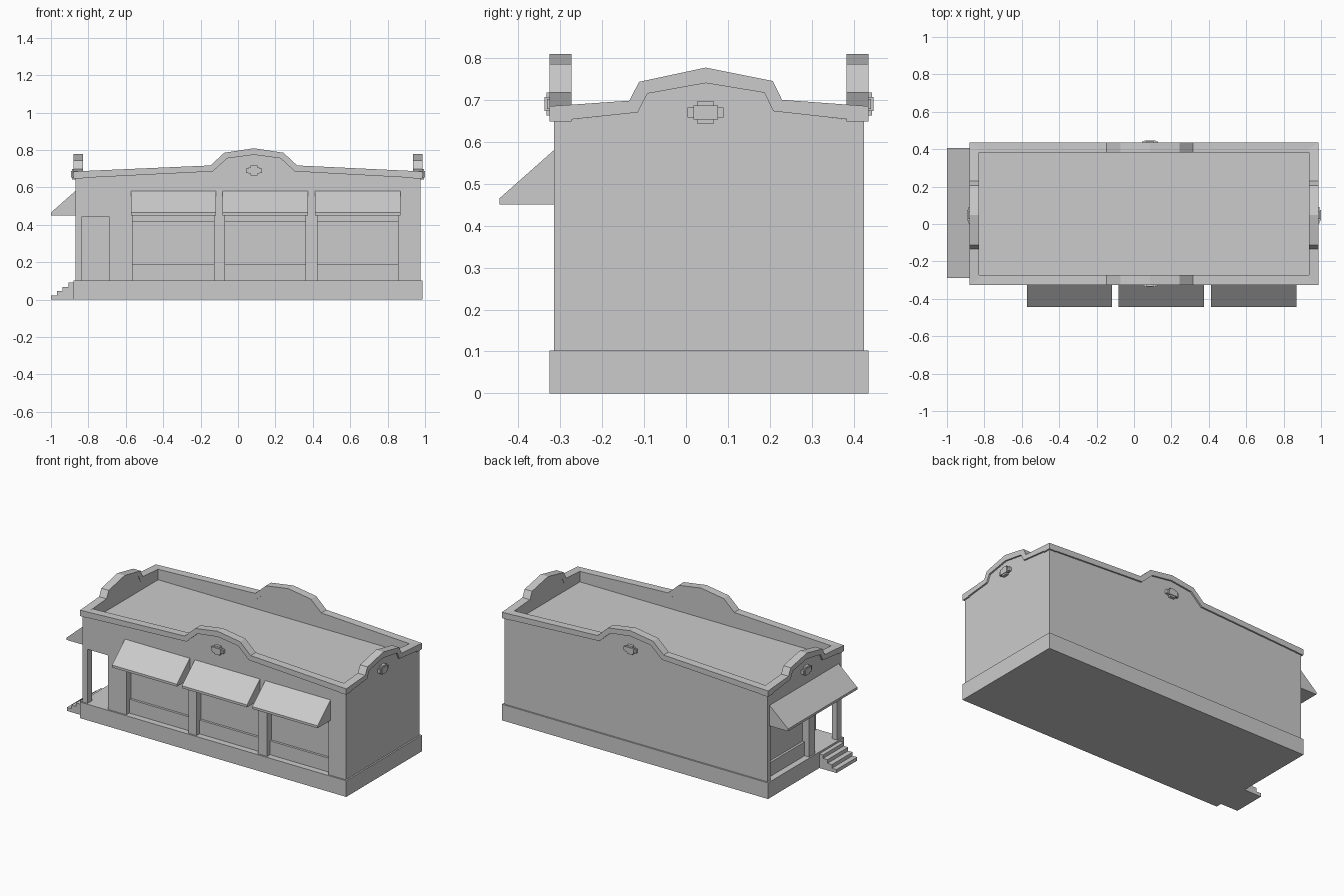
import bpy, bmesh

if "Cube" in bpy.data.objects:
    bpy.data.objects.remove(bpy.data.objects["Cube"])


def box(name, x0, x1, y0, y1, z0, z1):
    return prism(name, [(x0, z0), (x1, z0), (x1, z1), (x0, z1)], y0, y1, 'Y')


def prism(name, pts, a, b, axis):
    """Extrude a (horizontal, z) profile along X or Y from a to b."""
    bm = bmesh.new()
    def place(p, d):
        return (p[0], d, p[1]) if axis == 'Y' else (d, p[0], p[1])
    lo = [bm.verts.new(place(p, a)) for p in pts]
    hi = [bm.verts.new(place(p, b)) for p in pts]
    bm.faces.new(lo)
    bm.faces.new(hi[::-1])
    n = len(pts)
    for i in range(n):
        j = (i + 1) % n
        bm.faces.new((lo[i], hi[i], hi[j], lo[j]))
    bmesh.ops.recalc_face_normals(bm, faces=bm.faces)
    me = bpy.data.meshes.new(name)
    bm.to_mesh(me)
    bm.free()
    ob = bpy.data.objects.new(name, me)
    bpy.context.collection.objects.link(ob)
    return ob


def cut(target, *dims):
    cutter = box("cutter", *dims)
    cutter.hide_render = True
    m = target.modifiers.new("cut", 'BOOLEAN')
    m.operation, m.solver, m.object = 'DIFFERENCE', 'EXACT', cutter
    bpy.context.view_layer.objects.active = target
    bpy.ops.object.modifier_apply(modifier=m.name)
    bpy.data.objects.remove(cutter)


# Wall planes
L, R, F, B = -0.87, 0.977, -0.315, 0.425
E = 0.01  # overhang of plinth and coping
ROOF = 0.62

# Plinth and main block
box("plinth", L - E, R + E, F - E, B + E, 0, 0.102)
body = box("walls", L, R, F, B, 0.09, ROOF)

# Corner porch, open to front and left
cut(body, -0.835, -0.69, -0.5, -0.05, 0.05, 0.445)
cut(body, -1.1, -0.69, -0.27, -0.05, 0.05, 0.445)

# Front shop windows with stall panel, header and awning
windows = [(-0.563, -0.128), (-0.07, 0.362), (0.425, 0.855)]
awnings = [(-0.573, -0.117), (-0.082, 0.375), (0.412, 0.87)]
for (x0, x1), (a0, a1) in zip(windows, awnings):
    cut(body, x0, x1, -0.5, F + 0.045, 0.05, 0.47)
    box("window_stall_panel", x0, x1, F + 0.03, F + 0.06, 0.09, 0.19)
    box("window_header", x0, x1, F + 0.03, F + 0.06, 0.415, 0.48)
    prism("front_awning", [(F + 0.005, 0.58), (F, 0.58), (-0.445, 0.465),
                           (-0.445, 0.45), (F + 0.005, 0.45)], a0, a1, 'X')

# Left window and awning
cut(body, -1.1, L + 0.045, 0.01, 0.395, 0.05, 0.47)
box("side_stall_panel", L + 0.03, L + 0.06, 0.01, 0.395, 0.09, 0.19)
box("side_header", L + 0.03, L + 0.06, 0.01, 0.395, 0.415, 0.48)
prism("side_awning", [(L + 0.005, 0.58), (L, 0.58), (-1.0, 0.465),
                      (-1.0, 0.45), (L + 0.005, 0.45)], -0.288, 0.405, 'Y')

# Steps up to the porch
prism("porch_steps", [(-0.875, 0), (-1.0, 0), (-1.0, 0.022), (-0.968, 0.022),
                      (-0.968, 0.045), (-0.937, 0.045), (-0.937, 0.068),
                      (-0.906, 0.068), (-0.906, 0.09), (-0.875, 0.09)],
      -0.287, -0.08, 'Y')

# Parapet outlines: upper and lower edge of the coping
long_up = [(L - E, .685), (-.147, .717), (-.073, .785), (.085, .809),
           (.243, .785), (.316, .717), (R + E, .685)]
long_lo = [(L - E, .648), (-.135, .685), (-.058, .755), (.085, .774),
           (.228, .755), (.304, .685), (R + E, .648)]
short_up = [(F - E, .685), (-.135, .698), (-.112, .743), (.047, .777),
            (.207, .745), (.229, .7), (B + E, .685)]
short_lo = [(F - E, .648), (-.115, .67), (-.092, .715), (.047, .74),
            (.187, .717), (.208, .673), (B + E, .648)]


def parapet(name, up, lo, wall, s, axis, e0, e1):
    """Coping strip plus the gable wall below it; s points outward."""
    prism(name + "_coping", up + lo[::-1], wall + s * E, wall - s * 0.042, axis)
    prism(name + "_parapet", [(e0, 0.6), (e0, .649)] + lo[1:-1] +
          [(e1, .649), (e1, 0.6)], wall, wall - s * 0.04, axis)


parapet("front", long_up, long_lo, F, -1, 'Y', L, R)
parapet("back", long_up, long_lo, B, 1, 'Y', L, R)
parapet("left", short_up, short_lo, L, -1, 'X', F, B)
parapet("right", short_up, short_lo, R, 1, 'X', F, B)


def ornament(wall, s, axis, c, z):
    """Small stepped cross built from three overlapping blocks."""
    for w, h, d in ((.043, .012, .016), (.029, .0165, .022), (.019, .027, .018)):
        prism("gable_ornament", [(c - w, z - h), (c + w, z - h), (c + w, z + h),
                                 (c - w, z + h)], wall - s * .01, wall + s * d, axis)


for wall, s in ((F, -1), (B, 1)):
    ornament(wall, s, 'Y', 0.085, 0.69)
for wall, s in ((L, -1), (R, 1)):
    ornament(wall, s, 'X', 0.047, 0.67)
